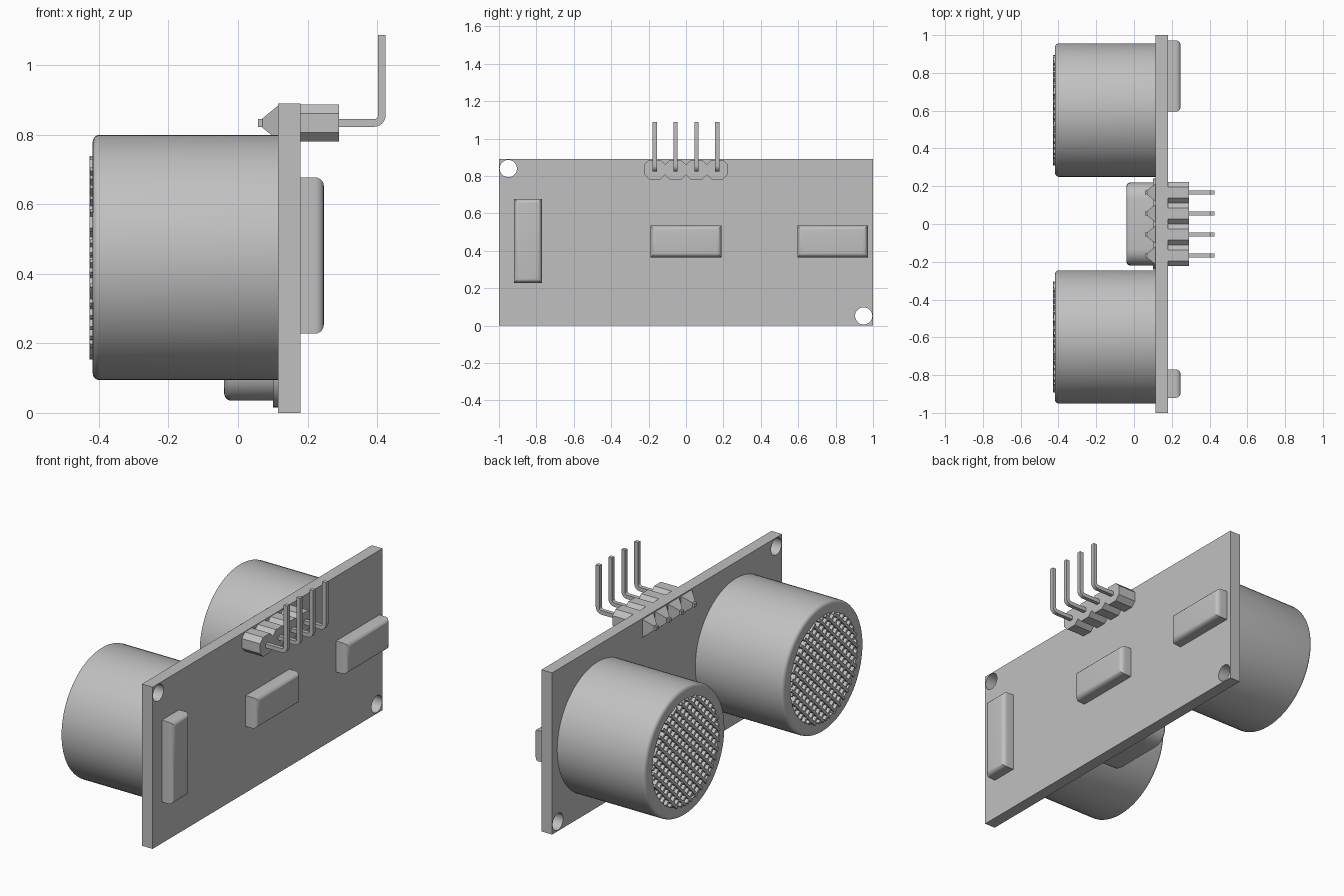
import bpy
import bmesh
import math
from mathutils import Matrix, Vector

cube = bpy.data.objects.get("Cube")
if cube:
    bpy.data.objects.remove(cube, do_unlink=True)

grey = bpy.data.materials.new("plain_grey")
grey.use_nodes = True
COLOUR = (0.53, 0.53, 0.53, 1)
grey.diffuse_color = COLOUR
grey.node_tree.nodes["Principled BSDF"].inputs["Base Color"].default_value = COLOUR

BOARD_FRONT, BOARD_BACK, BOARD_TOP = 0.115, 0.18, 0.89


def finish(name, bm, smooth=False):
    """Turn a bmesh into a named object in the one material."""
    bmesh.ops.recalc_face_normals(bm, faces=bm.faces)
    mesh = bpy.data.meshes.new(name)
    bm.to_mesh(mesh)
    bm.free()
    mesh.materials.append(grey)
    obj = bpy.data.objects.new(name, mesh)
    bpy.context.collection.objects.link(obj)
    if smooth:
        bpy.ops.object.select_all(action="DESELECT")
        obj.select_set(True)
        bpy.context.view_layer.objects.active = obj
        bpy.ops.object.shade_smooth_by_angle(angle=math.radians(35))
    return obj


def add_box(bm, lo, hi, turn=Matrix()):
    lo, hi = Vector(lo), Vector(hi)
    place = Matrix.Translation((lo + hi) / 2) @ Matrix.Diagonal((*(hi - lo), 1))
    return bmesh.ops.create_cube(bm, size=1, matrix=turn @ place)["verts"]


def add_prism(bm, points, shift):
    """Extrude a closed outline of 3D points along a vector."""
    face = bm.faces.new([bm.verts.new(p) for p in points])
    out = bmesh.ops.extrude_face_region(bm, geom=[face])
    moved = [v for v in out["geom"] if isinstance(v, bmesh.types.BMVert)]
    bmesh.ops.translate(bm, verts=moved, vec=shift)
    return moved


def arc(cx, cy, r, start, end, steps):
    angles = [math.radians(start + (end - start) * i / steps) for i in range(steps + 1)]
    return [(cx + r * math.cos(a), cy + r * math.sin(a)) for a in angles]


def bevel_end(bm, x, size):
    """Round off every edge lying in the plane of one x."""
    edges = [e for e in bm.edges if all(abs(v.co.x - x) < 1e-4 for v in e.verts)]
    bmesh.ops.bevel(bm, geom=edges, offset=size, segments=5, profile=0.5, affect="EDGES")


# Circuit board with two corner mounting holes
bm = bmesh.new()
add_box(bm, (BOARD_FRONT, -1, 0), (BOARD_BACK, 1, BOARD_TOP))
board = finish("circuit_board", bm)
bm = bmesh.new()
for y, z in ((-0.95, 0.84), (0.95, 0.052)):
    ring = [(0, *p) for p in arc(y, z, 0.046, 0, 348.75, 31)]
    add_prism(bm, ring, (0.4, 0, 0))
cutter = finish("hole_cutter", bm)
cutter.hide_render = True
cut = board.modifiers.new("holes", "BOOLEAN")
cut.operation, cut.solver, cut.object = "DIFFERENCE", "EXACT", cutter
bpy.context.view_layer.objects.active = board
bpy.ops.object.modifier_apply(modifier="holes")
bpy.data.objects.remove(cutter, do_unlink=True)
bpy.context.view_layer.objects.active = board
board.select_set(True)
bpy.ops.object.shade_smooth_by_angle(angle=math.radians(35))

# Two round sounder cans, each with a recessed face and a diagonal wire grille
CAN_Z, CAN_R, GRILLE_R, CAN_END = 0.447, 0.353, 0.288, -0.418
for side, y in (("left", 0.603), ("right", -0.598)):
    profile = [(BOARD_FRONT, CAN_R)]
    profile += arc(CAN_END + 0.02, CAN_R - 0.02, 0.02, 90, 180, 5)
    profile += [(CAN_END, GRILLE_R), (CAN_END + 0.025, GRILLE_R), (CAN_END + 0.025, 0)]
    bm = bmesh.new()
    verts = [bm.verts.new((x, 0, r)) for x, r in profile]
    edges = [bm.edges.new(pair) for pair in zip(verts, verts[1:])]
    bmesh.ops.spin(bm, geom=verts + edges, cent=(0, 0, 0), axis=(1, 0, 0),
                   angle=math.tau, steps=64)
    bmesh.ops.remove_doubles(bm, verts=bm.verts, dist=1e-4)
    bmesh.ops.translate(bm, verts=bm.verts, vec=(0, y, CAN_Z))
    finish(side + "_sounder_can", bm, smooth=True)

    bm = bmesh.new()
    spacing, half = 0.042, 0.007
    for tilt, front in ((45, -0.428), (-45, -0.426)):
        turn = Matrix.Translation((0, y, CAN_Z)) @ Matrix.Rotation(math.radians(tilt), 4, "X")
        for i in range(-6, 7):
            d = i * spacing
            reach = math.sqrt(GRILLE_R ** 2 - d ** 2)
            add_box(bm, (front, -reach, d - half), (CAN_END + 0.02, reach, d + half), turn)
    finish(side + "_sounder_grille", bm)

# Chips on the back of the board
chips = {
    "upright_chip": (-0.92, -0.77, 0.228, 0.678),
    "middle_chip": (-0.19, 0.19, 0.365, 0.535),
    "end_chip": (0.595, 0.972, 0.365, 0.535),
}
for name, (y0, y1, z0, z1) in chips.items():
    bm = bmesh.new()
    add_box(bm, (BOARD_BACK, y0, z0), (0.247, y1, z1))
    bevel_end(bm, 0.247, 0.026)
    finish(name, bm, smooth=True)


# Oval crystal can and its flange on the front of the board
def oval(x, half_length, r, z):
    run = half_length - r
    loop = arc(run, z, r, -90, 90, 12) + arc(-run, z, r, 90, 270, 12)
    return [(x, *p) for p in loop]


bm = bmesh.new()
add_prism(bm, oval(0.105, 0.22, 0.085, 0.12), (-0.145, 0, 0))
bevel_end(bm, -0.04, 0.022)
finish("crystal_can", bm, smooth=True)
bm = bmesh.new()
add_prism(bm, oval(BOARD_FRONT, 0.24, 0.105, 0.12), (-0.014, 0, 0))
finish("crystal_flange", bm, smooth=True)

# Pin header: eight-sided housings, bent pins and solder points
PITCH, PIN_Z, THIN = 0.1115, 0.834, 0.011
housing, pins, solder = bmesh.new(), bmesh.new(), bmesh.new()
for i in range(4):
    y = (i - 1.5) * PITCH
    w, h, c = PITCH / 2, 0.053, 0.026
    quarter = [(w, h - c), (w - c, h)]
    top = quarter + [(-a, b) for a, b in reversed(quarter)]
    outline = top + [(-a, -b) for a, b in top]
    add_prism(housing, [(BOARD_BACK, y + a, PIN_Z + b) for a, b in outline], (0.111, 0, 0))

    bend_x, bend_z = 0.391, PIN_Z + 0.023
    path = [(0.058, PIN_Z - THIN)] + arc(bend_x, bend_z, 0.034, -90, 0, 6)
    path += [(0.425, 1.088), (0.403, 1.088)] + arc(bend_x, bend_z, 0.012, 0, -90, 6)
    path += [(0.058, PIN_Z + THIN)]
    add_prism(pins, [(a, y - THIN, b) for a, b in path], (0, 2 * THIN, 0))

    base = [(BOARD_FRONT, y + a * 0.048, PIN_Z + b * 0.05)
            for a, b in ((-1, -1), (1, -1), (1, 1), (-1, 1))]
    tip = add_prism(solder, base, (-0.045, 0, 0))
    bmesh.ops.scale(solder, verts=tip, vec=(1, 0.26, 0.26),
                    space=Matrix.Translation((0, -y, -PIN_Z)))
bmesh.ops.remove_doubles(housing, verts=housing.verts, dist=1e-4)
finish("header_housing", housing)
finish("header_pins", pins, smooth=True)
finish("solder_points", solder)
